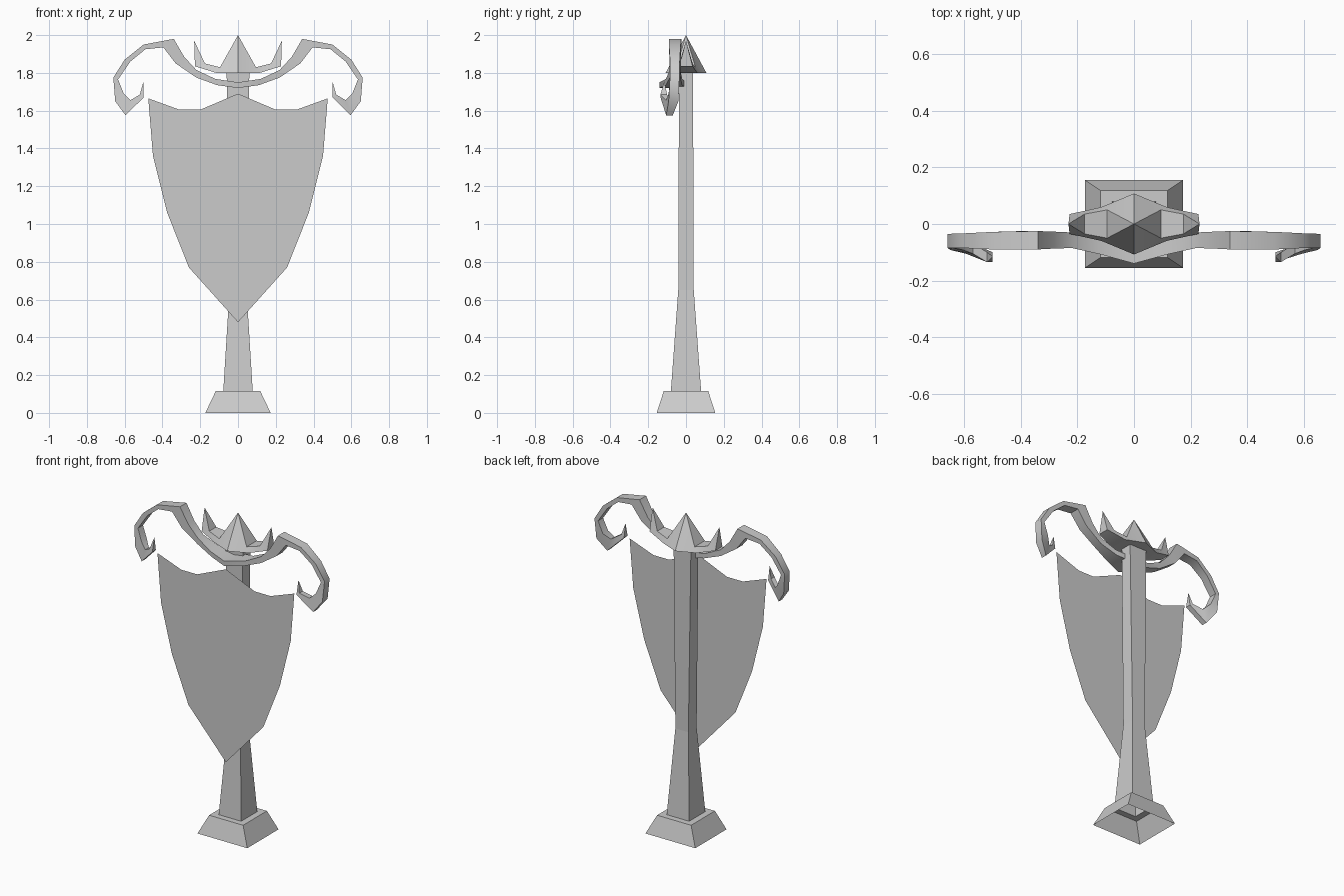
import bpy
import bmesh

if "Cube" in bpy.data.objects:
    bpy.data.objects.remove(bpy.data.objects["Cube"], do_unlink=True)

# Single stone grey material
grey = bpy.data.materials.new("plain_grey")
grey.use_nodes = True
grey.diffuse_color = (0.6, 0.6, 0.6, 1)
grey.node_tree.nodes["Principled BSDF"].inputs["Base Color"].default_value = (0.6, 0.6, 0.6, 1)


def finish(name, bm, smooth=None):
    mesh = bpy.data.meshes.new(name)
    bm.to_mesh(mesh)
    bm.free()
    mesh.materials.append(grey)
    ob = bpy.data.objects.new(name, mesh)
    bpy.context.collection.objects.link(ob)
    if smooth is not None:
        bpy.ops.object.select_all(action='DESELECT')
        ob.select_set(True)
        bpy.context.view_layer.objects.active = ob
        bpy.ops.object.shade_smooth_by_angle(angle=smooth)
    return ob


def loft(name, rings, cap_end=False, smooth=None):
    """Skin a row of four-point rings; coincident points are welded."""
    bm = bmesh.new()
    rows = [[bm.verts.new(p) for p in ring] for ring in rings]
    for a, b in zip(rows, rows[1:]):
        for i in range(4):
            j = (i + 1) % 4
            bm.faces.new((a[i], a[j], b[j], b[i]))
    if cap_end:
        bm.faces.new(rows[-1])
    bmesh.ops.remove_doubles(bm, verts=bm.verts, dist=0.0005)
    bmesh.ops.recalc_face_normals(bm, faces=bm.faces)
    return finish(name, bm, smooth)


def rect(hx, hy, z):
    return [(-hx, -hy, z), (hx, -hy, z), (hx, hy, z), (-hx, hy, z)]


def mirrored(half):
    """Extend rings running outward from x = 0 to both sides."""
    return [[(-x, y, z) for x, y, z in r] for r in reversed(half[1:])] + half


# Hollow sloped foot, open underneath
loft("base", [rect(0.173, 0.155, 0), rect(0.118, 0.118, 0.115), rect(0.078, 0.08, 0.115)])

# Tapered post
loft("post", [rect(0.078, 0.08, 0.115), rect(0.045, 0.041, 0.65), rect(0.06, 0.037, 1.805)],
     cap_end=True)

# Thin shield-shaped banner hanging in front of the post
side = [(0.26, 0.77), (0.375, 1.06), (0.45, 1.36), (0.475, 1.665), (0.31, 1.605), (0.2, 1.605)]
outline = [(0, 0.48)] + side + [(0, 1.69)] + [(-x, z) for x, z in reversed(side)]
bm = bmesh.new()
bm.faces.new([bm.verts.new((x, -0.12, z)) for x, z in outline])
finish("banner", bm)

# Curled crossbar: outer x, z, inner x, z, front y, back y
stations = [
    (0, 1.75, 0, 1.72, -0.14, 0),
    (0.12, 1.768, 0.11, 1.735, -0.107, -0.02),
    (0.22, 1.815, 0.22, 1.775, -0.085, -0.03),
    (0.285, 1.885, 0.33, 1.85, -0.087, -0.027),
    (0.34, 1.98, 0.395, 1.935, -0.09, -0.025),
    (0.5, 1.95, 0.49, 1.925, -0.09, -0.028),
    (0.6, 1.87, 0.57, 1.86, -0.085, -0.033),
    (0.66, 1.775, 0.635, 1.765, -0.085, -0.035),
    (0.65, 1.65, 0.605, 1.69, -0.092, -0.04),
    (0.595, 1.575, 0.57, 1.655, -0.105, -0.07),
    (0.5, 1.67, 0.52, 1.685, -0.135, -0.1),
    (0.5, 1.755, 0.5, 1.755, -0.115, -0.115),
]
bar = [[(ox, f, oz), (ox, b, oz), (ix, b, iz), (ix, f, iz)]
       for ox, oz, ix, iz, f, b in stations]
loft("crossbar", mirrored(bar), smooth=0.7)

# Three-pointed crown: top x, z, half depth, bottom x, z, half depth
crown_stations = [
    (0, 2.0, 0, 0, 1.8, 0.108),
    (0.095, 1.83, 0.05, 0.115, 1.8, 0.06),
    (0.175, 1.85, 0.035, 0.228, 1.835, 0.035),
    (0.232, 1.97, 0, 0.232, 1.97, 0),
]
crown = [[(tx, -th, tz), (tx, th, tz), (bx, bh, bz), (bx, -bh, bz)]
         for tx, tz, th, bx, bz, bh in crown_stations]
loft("crown", mirrored(crown), smooth=0.7)
